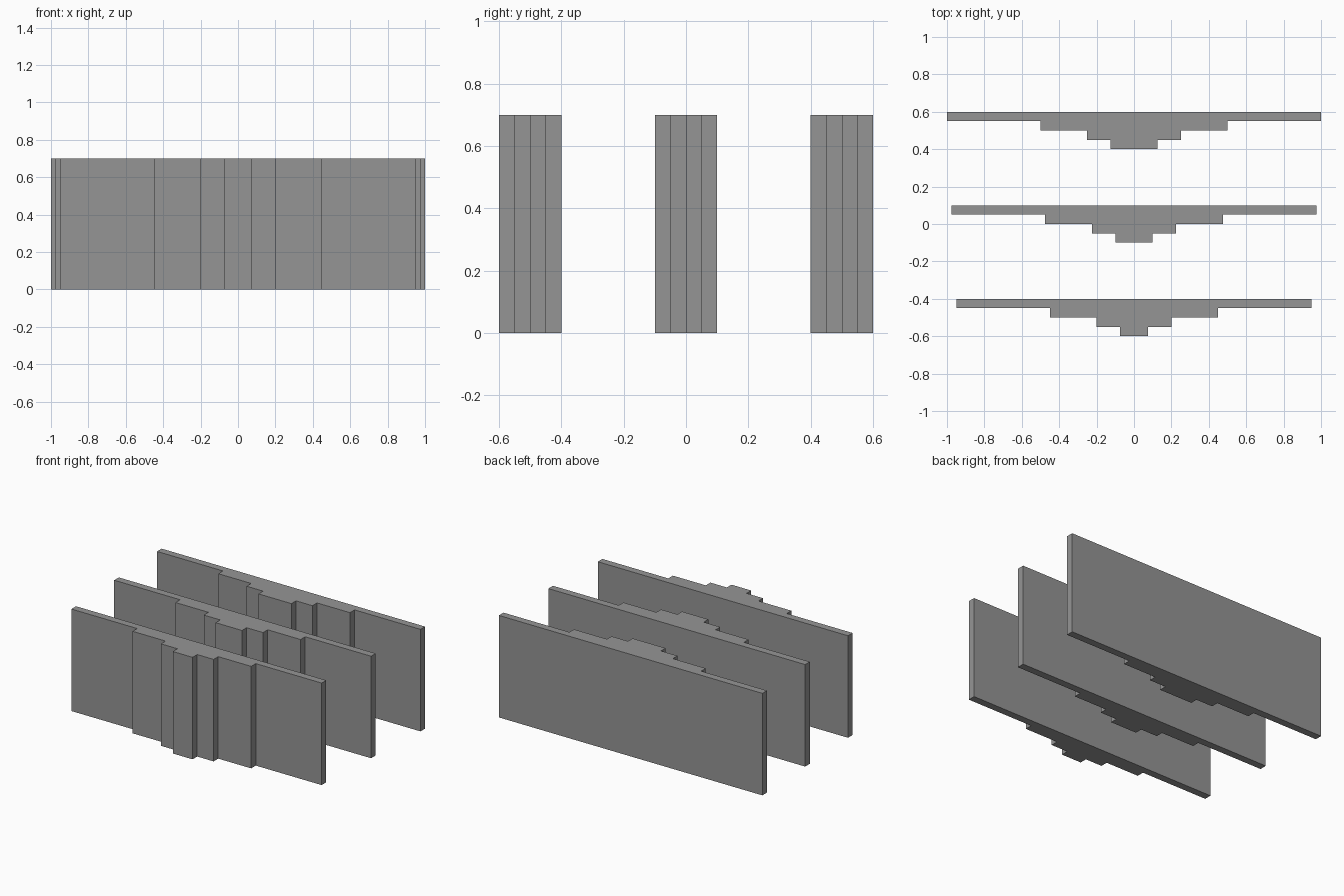
import bpy
import bmesh

cube = bpy.data.objects.get("Cube")
if cube:
    bpy.data.objects.remove(cube, do_unlink=True)

HEIGHT = 0.7
STEP = 0.05                              # depth of each step
HALF_WIDTHS = (1.0, 0.5, 0.25, 0.125)    # widest slab first

grey = bpy.data.materials.new("mid_grey")
grey.use_nodes = True
colour = (0.3, 0.3, 0.3, 1)
grey.diffuse_color = colour
grey.node_tree.nodes["Principled BSDF"].inputs["Base Color"].default_value = colour


def stepped_wall(name, back_y, inset):
    """Extrude a stepped plan outline, flat at the back, upward into a wall."""
    right = []
    for i, half in enumerate(HALF_WIDTHS):
        x = half - inset
        right += [(x, back_y - i * STEP), (x, back_y - (i + 1) * STEP)]
    outline = right + [(-x, y) for x, y in reversed(right)]

    bm = bmesh.new()
    base = bm.faces.new([bm.verts.new((x, y, 0)) for x, y in outline])
    top = bmesh.ops.extrude_face_region(bm, geom=[base], use_keep_orig=True)
    verts = [v for v in top["geom"] if isinstance(v, bmesh.types.BMVert)]
    bmesh.ops.translate(bm, verts=verts, vec=(0, 0, HEIGHT))
    bmesh.ops.recalc_face_normals(bm, faces=bm.faces)

    mesh = bpy.data.meshes.new(name)
    bm.to_mesh(mesh)
    bm.free()
    mesh.materials.append(grey)
    bpy.context.collection.objects.link(bpy.data.objects.new(name, mesh))


# Three parallel walls, each slightly narrower toward the front
for i, name in enumerate(("back_wall", "middle_wall", "front_wall")):
    stepped_wall(name, 0.6 - 0.5 * i, 0.025 * i)
